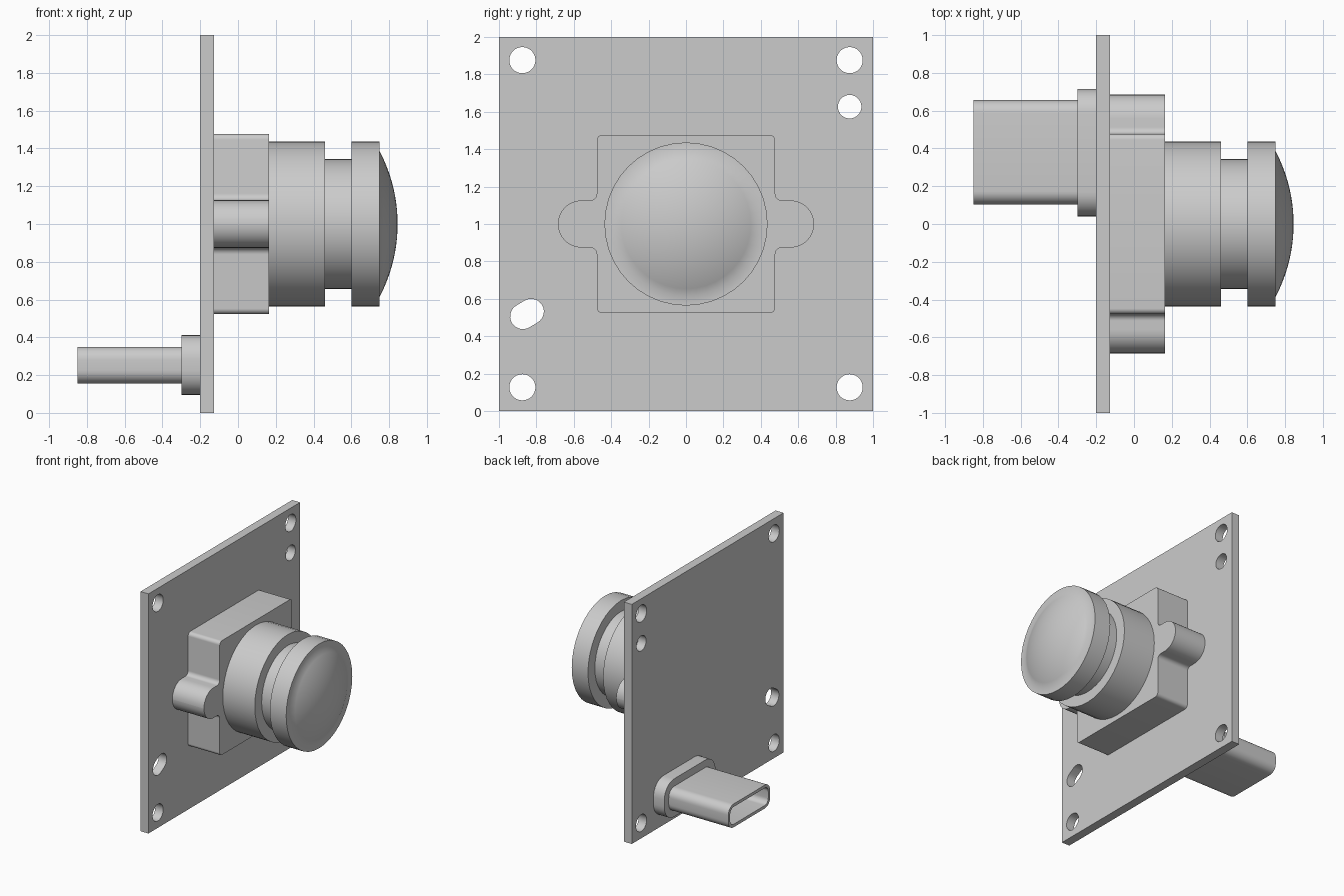
import bpy, bmesh
from math import pi, cos, sin, tan, atan2, sqrt, radians
from mathutils import Vector, Matrix

if "Cube" in bpy.data.objects:
    bpy.data.objects.remove(bpy.data.objects["Cube"])

GREY = (0.6, 0.6, 0.6, 1)
grey = bpy.data.materials.new("light_grey")
grey.use_nodes = True
grey.diffuse_color = GREY
grey.node_tree.nodes["Principled BSDF"].inputs["Base Color"].default_value = GREY


def finish(name, bm):
    """Clean the mesh, link it, colour it and smooth its curved faces."""
    bmesh.ops.remove_doubles(bm, verts=bm.verts, dist=1e-4)
    bmesh.ops.recalc_face_normals(bm, faces=bm.faces)
    mesh = bpy.data.meshes.new(name)
    bm.to_mesh(mesh)
    bm.free()
    mesh.materials.append(grey)
    obj = bpy.data.objects.new(name, mesh)
    bpy.context.collection.objects.link(obj)
    bpy.ops.object.select_all(action='DESELECT')
    obj.select_set(True)
    bpy.context.view_layer.objects.active = obj
    bpy.ops.object.shade_smooth_by_angle(angle=radians(32))
    return obj


def circle(y, z, r, steps=28):
    return [(y + r * cos(2 * pi * i / steps), z + r * sin(2 * pi * i / steps))
            for i in range(steps)]


def slot(a, b, r, steps=14):
    """Rounded slot outline between two centres."""
    a, b = Vector(a), Vector(b)
    turn = atan2(b.y - a.y, b.x - a.x)
    pts = []
    for centre, start in ((b, turn - pi / 2), (a, turn + pi / 2)):
        for i in range(steps + 1):
            t = start + pi * i / steps
            pts.append((centre.x + r * cos(t), centre.y + r * sin(t)))
    return pts


def rounded(corners, steps=8):
    """Outline from (y, z, radius) corners, each replaced by a tangent arc."""
    pts = []
    for i, (y, z, r) in enumerate(corners):
        p = Vector((y, z))
        u = (Vector(corners[i - 1][:2]) - p).normalized()
        v = (Vector(corners[(i + 1) % len(corners)][:2]) - p).normalized()
        half = u.angle(v) / 2
        c = p + (u + v).normalized() * r / sin(half)
        s, e = p + u * r / tan(half) - c, p + v * r / tan(half) - c
        a0 = atan2(s.y, s.x)
        sweep = (atan2(e.y, e.x) - a0 + pi) % (2 * pi) - pi
        for k in range(steps + 1):
            a = a0 + sweep * k / steps
            q = (c.x + r * cos(a), c.y + r * sin(a))
            if not pts or (Vector(q) - Vector(pts[-1])).length > 1e-3:
                pts.append(q)
    return pts


def rounded_box(y0, y1, z0, z1, r):
    return rounded([(y0, z0, r), (y1, z0, r), (y1, z1, r), (y0, z1, r)])


def prism(name, x0, x1, *outlines):
    """Extrude y-z outlines along x; inner outlines become holes."""
    curve = bpy.data.curves.new(name, 'CURVE')
    curve.dimensions = '2D'
    curve.fill_mode = 'BOTH'
    curve.extrude = (x1 - x0) / 2
    for pts in outlines:
        spline = curve.splines.new('POLY')
        spline.points.add(len(pts) - 1)
        for point, (y, z) in zip(spline.points, pts):
            point.co = (y, z, 0, 1)
        spline.use_cyclic_u = True
    temp = bpy.data.objects.new(name + "_outline", curve)
    mesh = bpy.data.meshes.new_from_object(temp)
    bm = bmesh.new()
    bm.from_mesh(mesh)
    bpy.data.objects.remove(temp)
    bpy.data.curves.remove(curve)
    bpy.data.meshes.remove(mesh)
    bm.transform(Matrix(((0, 0, 1, (x0 + x1) / 2), (1, 0, 0, 0),
                         (0, 1, 0, 0), (0, 0, 0, 1))))
    return finish(name, bm)


def lathe(name, profile, steps=40):
    """Turn an (x, radius) profile around the lens axis at z = 1."""
    bm = bmesh.new()
    verts = [bm.verts.new((x, 0, 1 + r)) for x, r in profile]
    edges = [bm.edges.new(pair) for pair in zip(verts, verts[1:])]
    bmesh.ops.spin(bm, geom=verts + edges, cent=(0, 0, 1), axis=(1, 0, 0),
                   angle=2 * pi, steps=steps)
    return finish(name, bm)


# Circuit board with mounting holes and a slot
holes = [circle(y, z, 0.07) for y in (-0.875, 0.875) for z in (0.127, 1.876)
         if (y, z) != (-0.875, 0.5)]
holes.append(circle(0.875, 1.627, 0.063))
holes.append(slot((-0.872, 0.506), (-0.828, 0.532), 0.068))
prism("board", -0.2, -0.127, [(-1, 0), (1, 0), (1, 2), (-1, 2)], *holes)

# Lens mount: rounded block with an ear on each side
half_mount = [(0.477, -0.477, 0.03), (0.477, -0.126, 0.035),
              (0.685, -0.126, 0.1255), (0.685, 0.126, 0.1255),
              (0.477, 0.126, 0.035), (0.477, 0.477, 0.03)]
mount = [(s * y, 1 + s * z, r) for s in (1, -1) for y, z, r in half_mount]
prism("lens_mount", -0.127, 0.165, rounded(mount))

# Lens barrel, neck and domed cap
R, R_NECK, R_DOME = 0.436, 0.345, 0.385
lathe("lens_barrel", [(0.165, 0), (0.165, R), (0.46, R), (0.46, 0)])
lathe("lens_neck", [(0.46, 0), (0.46, R_NECK), (0.6, R_NECK), (0.6, 0)])
sag = 0.095
ball = (R_DOME ** 2 + sag ** 2) / (2 * sag)
dome = [(0.75 + sag - ball + sqrt(ball ** 2 - r * r), r)
        for r in (R_DOME * (1 - i / 10) for i in range(11))]
lathe("lens_cap", [(0.6, 0), (0.6, R), (0.75, R)] + dome)

# Cable connector on the back: collar and hollow shell
prism("connector_collar", -0.3, -0.2, rounded_box(0.04, 0.715, 0.095, 0.412, 0.13))
wall = 0.025
prism("connector_shell", -0.85, -0.3,
      rounded_box(0.104, 0.656, 0.155, 0.35, 0.07),
      rounded_box(0.104 + wall, 0.656 - wall, 0.155 + wall, 0.35 - wall, 0.045))
